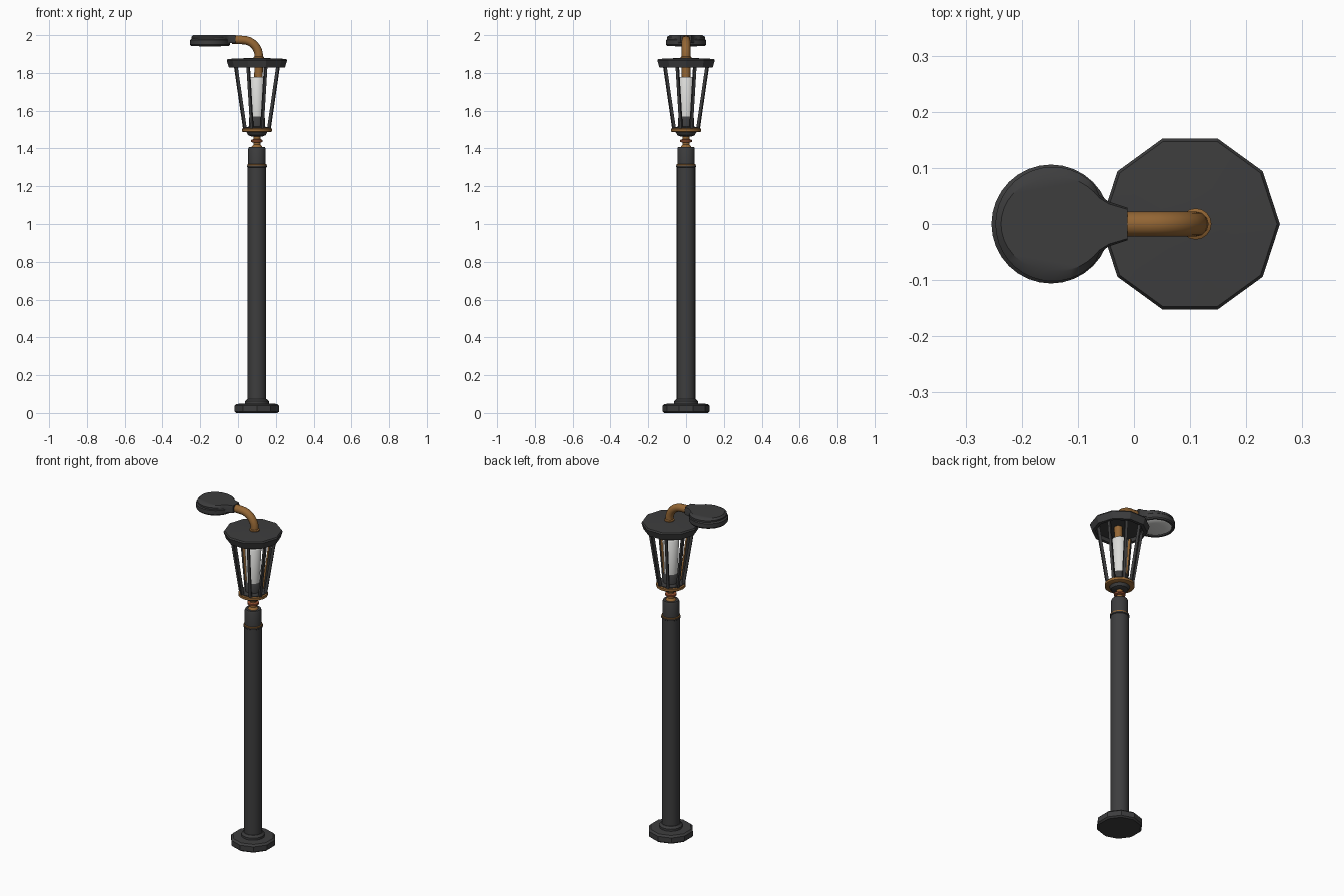
import bpy, bmesh, math
from mathutils import Vector

if "Cube" in bpy.data.objects:
    bpy.data.objects.remove(bpy.data.objects["Cube"])

CX = 0.1  # pole axis


def mat(name, col):
    m = bpy.data.materials.new(name)
    m.diffuse_color = (*col, 1)
    m.use_nodes = True
    m.node_tree.nodes["Principled BSDF"].inputs["Base Color"].default_value = m.diffuse_color
    return m


DARK = mat("dark_iron", (0.047, 0.047, 0.048))
BRASS = mat("aged_brass", (0.30, 0.135, 0.035))
RUST = mat("rusty_red", (0.30, 0.08, 0.03))
GLASS = mat("pale_glass", (0.72, 0.72, 0.70))


def finish(name, bm, mats, angle=35):
    bmesh.ops.remove_doubles(bm, verts=bm.verts, dist=1e-5)
    bmesh.ops.recalc_face_normals(bm, faces=bm.faces)
    me = bpy.data.meshes.new(name)
    bm.to_mesh(me)
    bm.free()
    ob = bpy.data.objects.new(name, me)
    bpy.context.collection.objects.link(ob)
    for m in mats:
        me.materials.append(m)
    bpy.ops.object.select_all(action='DESELECT')
    ob.select_set(True)
    bpy.context.view_layer.objects.active = ob
    bpy.ops.object.shade_smooth_by_angle(angle=math.radians(angle))
    return ob


def lathe(name, profile, m, sides=24, turn=0.0, cx=CX, angle=35):
    """Revolve a list of (radius, height) around the vertical axis at cx."""
    bm = bmesh.new()
    rings = []
    for r, z in profile:
        rings.append([bm.verts.new((cx + r * math.cos(turn + math.tau * i / sides),
                                    r * math.sin(turn + math.tau * i / sides), z))
                      for i in range(sides)])
    for a, b in zip(rings, rings[1:]):
        for i in range(sides):
            j = (i + 1) % sides
            bm.faces.new((a[i], a[j], b[j], b[i]))
    bm.faces.new(rings[0][::-1])
    bm.faces.new(rings[-1])
    return finish(name, bm, [m], angle)


def tube(name, pts, radius, m, sides=12):
    """Sweep a circle along a path in the xz plane."""
    bm = bmesh.new()
    rings = []
    for k, p in enumerate(pts):
        d = (pts[min(k + 1, len(pts) - 1)] - pts[max(k - 1, 0)]).normalized()
        u, v = Vector((0, 1, 0)), d.cross(Vector((0, 1, 0)))
        rings.append([bm.verts.new(p + radius * (u * math.cos(math.tau * i / sides)
                                                 + v * math.sin(math.tau * i / sides)))
                      for i in range(sides)])
    for a, b in zip(rings, rings[1:]):
        for i in range(sides):
            j = (i + 1) % sides
            bm.faces.new((a[i], a[j], b[j], b[i]))
    bm.faces.new(rings[0])
    bm.faces.new(rings[-1])
    return finish(name, bm, [m])


# Foot and pole
lathe("base_plate", [(0.115, 0.0), (0.124, 0.008), (0.124, 0.038), (0.113, 0.048), (0.06, 0.05)],
      DARK, 10, math.radians(18))
lathe("base_collar", [(0.063, 0.045), (0.063, 0.062), (0.052, 0.074)], DARK)
lathe("pole", [(0.049, 0.05), (0.049, 1.30), (0.053, 1.303), (0.053, 1.309),
               (0.046, 1.313), (0.046, 1.398), (0.042, 1.408)], DARK)
lathe("pole_band", [(0.047, 1.309), (0.051, 1.310), (0.051, 1.316), (0.047, 1.317)], BRASS)

# Turned neck below the lantern
lathe("neck_spindle", [(0.030, 1.404), (0.026, 1.413), (0.018, 1.420), (0.018, 1.475)], BRASS)
lathe("neck_disc", [(0.020, 1.431), (0.031, 1.435), (0.031, 1.445), (0.020, 1.449)], RUST)

# Lantern cage
lathe("lantern_cup", [(0.030, 1.464), (0.046, 1.470), (0.055, 1.487), (0.072, 1.49),
                      (0.072, 1.512), (0.045, 1.515)], DARK)
lathe("lantern_ring", [(0.070, 1.486), (0.080, 1.490), (0.080, 1.504), (0.070, 1.508)], BRASS)
lathe("lamp_socket", [(0.042, 1.512), (0.042, 1.560), (0.036, 1.570)], DARK)
lathe("lamp_tube", [(0.036, 1.565), (0.045, 1.770), (0.040, 1.778)], GLASS)

for n in range(8):
    a = math.tau * (n + 0.5) / 8
    out = Vector((math.cos(a), math.sin(a), 0))
    side = Vector((-math.sin(a), math.cos(a), 0))
    bm = bmesh.new()
    ends = []
    for r, z in ((0.068, 1.50), (0.122, 1.842)):
        c = Vector((CX, 0, z)) + out * r
        ends.append([bm.verts.new(c + out * i * 0.008 + side * j * 0.007)
                     for i, j in ((-1, -1), (1, -1), (1, 1), (-1, 1))])
    for i in range(4):
        j = (i + 1) % 4
        bm.faces.new((ends[0][i], ends[0][j], ends[1][j], ends[1][i]))
    bm.faces.new(ends[0][::-1])
    bm.faces.new(ends[1])
    bmesh.ops.recalc_face_normals(bm, faces=bm.faces)
    for f in bm.faces:  # brass lining on the inward face
        f.material_index = 1 if f.normal.dot(out) < -0.8 else 0
    finish("cage_bar_%d" % (n + 1), bm, [DARK, BRASS])

# Ten-sided roof, hollow below
lathe("lantern_roof", [(0.02, 1.850), (0.125, 1.848), (0.130, 1.828), (0.148, 1.828), (0.160, 1.866),
                       (0.155, 1.874), (0.06, 1.878), (0.02, 1.879)], DARK, 10, 0, CX, 30)

# Curved arm rising through the roof
R, top = 0.085, 1.974
path = [Vector((0.108, 0, 1.77)), Vector((0.110, 0, top - R))]
path += [Vector((0.110 - R + R * math.cos(t), 0, top - R + R * math.sin(t)))
         for t in (math.radians(11.25 * k) for k in range(1, 9))]
path.append(Vector((-0.03, 0, 1.976)))
tube("arm", path, 0.0225, BRASS)
lathe("arm_collar", [(0.028, 1.876), (0.028, 1.884), (0.022, 1.888)], BRASS, 16, 0, 0.11)


# Lamp head: round shade that narrows to the arm
def head_outline(cx, r):
    pts = [(-0.012, -0.029), (-0.012, 0.029), (-0.045, 0.040), (-0.062, 0.052)]
    start = math.radians(42)
    n = 28
    for i in range(n + 1):
        t = start + (math.tau - 2 * start) * i / n
        pts.append((cx + r * math.cos(t), r * math.sin(t)))
    return pts + [(-0.062, -0.052), (-0.045, -0.040)]


bm = bmesh.new()
layers = []
for cx, r, z in ((-0.145, 0.100, 1.958), (-0.145, 0.102, 1.990), (-0.142, 0.095, 2.0)):
    layers.append([bm.verts.new((x, y * (0.9 if z == 2.0 else 1), z)) for x, y in head_outline(cx, r)])
for a, b in zip(layers, layers[1:]):
    for i in range(len(a)):
        j = (i + 1) % len(a)
        bm.faces.new((a[i], a[j], b[j], b[i]))
bm.faces.new(layers[0])
bm.faces.new(layers[-1])
finish("lamp_head", bm, [DARK])
lathe("lamp_head_rim", [(0.088, 1.955), (0.090, 1.943), (0.101, 1.943), (0.106, 1.950),
                        (0.106, 1.974), (0.098, 1.982)], DARK, 32, 0, -0.148)
lathe("lamp_head_glass", [(0.050, 1.940), (0.080, 1.944), (0.090, 1.951), (0.088, 1.956)],
      GLASS, 32, 0, -0.148)
